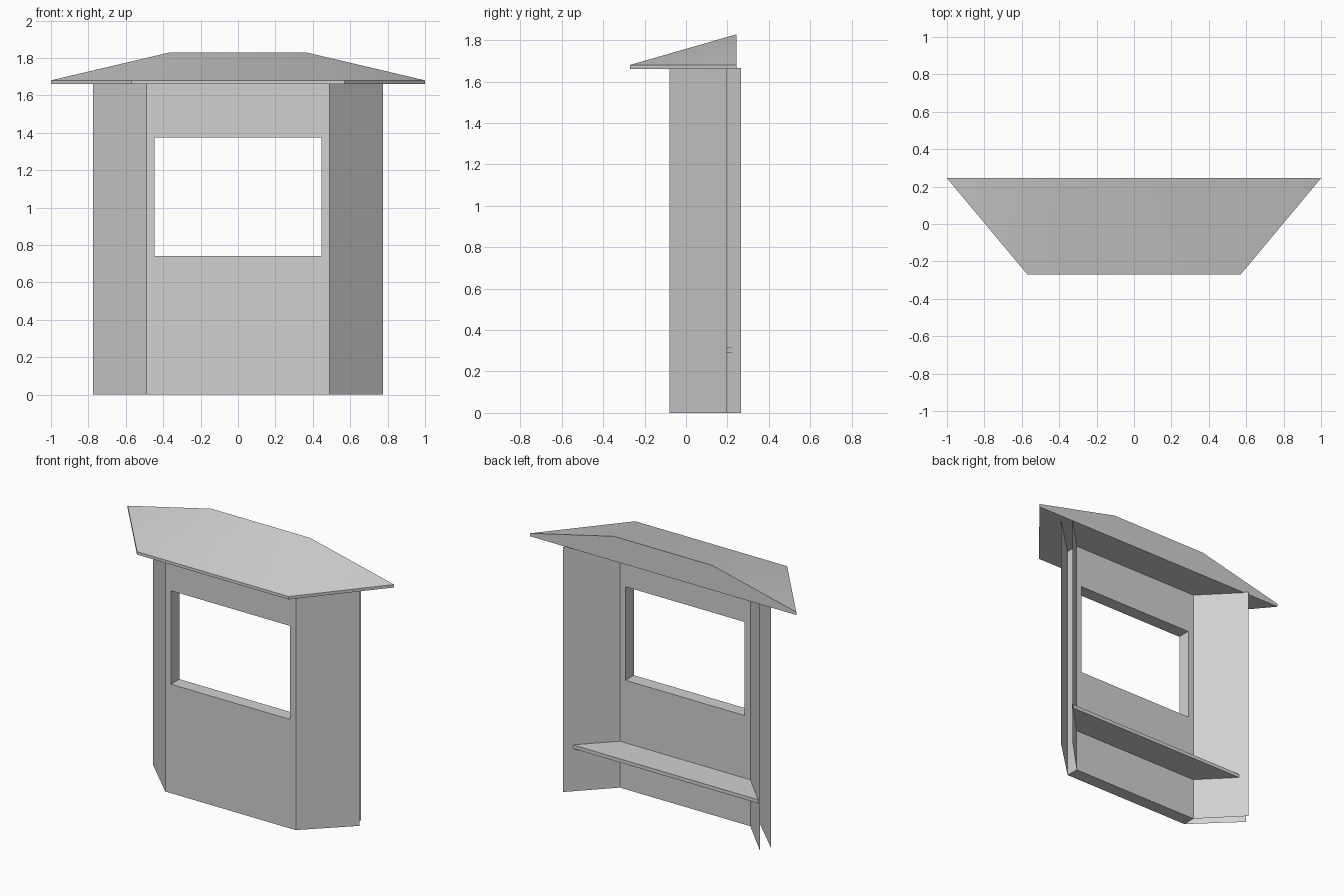
import bpy
import bmesh
import math

cube = bpy.data.objects.get("Cube")
if cube:
    bpy.data.objects.remove(cube, do_unlink=True)

grey = bpy.data.materials.new("light_grey")
grey.use_nodes = True
colour = (0.64, 0.64, 0.64, 1)
grey.diffuse_color = colour
grey.node_tree.nodes["Principled BSDF"].inputs["Base Color"].default_value = colour

WALL_TOP = 1.665
FRONT_Y, INNER_Y = -0.08, 0.01
HALF_FRONT = 0.49


def finish(name, bm, solid=True):
    if solid:
        bmesh.ops.recalc_face_normals(bm, faces=bm.faces)
    mesh = bpy.data.meshes.new(name)
    bm.to_mesh(mesh)
    bm.free()
    mesh.materials.append(grey)
    obj = bpy.data.objects.new(name, mesh)
    bpy.context.collection.objects.link(obj)
    return obj


def ring(bm, points, z):
    return [bm.verts.new((x, y, z)) for x, y in points]


def bridge(bm, a, b):
    """Join two closed loops with quads."""
    for i in range(len(a)):
        j = (i + 1) % len(a)
        bm.faces.new((a[i], a[j], b[j], b[i]))


def trapezoid(front_x, front_y, back_x, back_y):
    return [(-front_x, front_y), (front_x, front_y), (back_x, back_y), (-back_x, back_y)]


# Front wall: a rectangular frame with a window opening
def frame_loop(bm, x, z0, z1, y):
    return [bm.verts.new((px, y, pz)) for px, pz in ((-x, z0), (x, z0), (x, z1), (-x, z1))]


bm = bmesh.new()
outer_front = frame_loop(bm, HALF_FRONT, 0, WALL_TOP, FRONT_Y)
outer_back = frame_loop(bm, HALF_FRONT, 0, WALL_TOP, INNER_Y)
hole_front = frame_loop(bm, 0.447, 0.74, 1.375, FRONT_Y)
hole_back = frame_loop(bm, 0.447, 0.74, 1.375, INNER_Y)
loops = [outer_front, hole_front, hole_back, outer_back]
for k in range(4):
    bridge(bm, loops[k], loops[(k + 1) % 4])
finish("front_wall", bm)


# Side walls: an outer and an inner sheet on each side, open at the back
def sheet(name, start, end, flip):
    bm = bmesh.new()
    low = ring(bm, (start, end), 0)
    high = ring(bm, (start, end), WALL_TOP)
    face = bm.faces.new((low[0], low[1], high[1], high[0]))
    if flip:
        face.normal_flip()
    finish(name, bm, solid=False)


for side, s in (("left", 1), ("right", -1)):
    sheet(side + "_wall_outside", (s * HALF_FRONT, FRONT_Y), (s * 0.775, 0.195), s < 0)
    sheet(side + "_wall_inside", (s * HALF_FRONT, INNER_Y), (s * 0.74, 0.265), s > 0)

# Shelf between the side walls
bm = bmesh.new()
plan = trapezoid(HALF_FRONT, INNER_Y, 0.705, 0.22)
low, high = ring(bm, plan, 0.29), ring(bm, plan, 0.315)
bridge(bm, low, high)
bm.faces.new(low)
bm.faces.new(high)
finish("shelf", bm)

# Roof: thin eave band, sloping front with two hips, upright back
bm = bmesh.new()
plan = trapezoid(0.57, -0.27, 1.0, 0.245)
low, eave = ring(bm, plan, 1.66), ring(bm, plan, 1.68)
ridge_r, ridge_l = ring(bm, [(-0.37, 0.245), (0.37, 0.245)], 1.828)
bm.faces.new(low)
for i in range(3):
    bm.faces.new((low[i], low[i + 1], eave[i + 1], eave[i]))
bm.faces.new((eave[0], eave[1], ridge_l, ridge_r))
bm.faces.new((eave[1], eave[2], ridge_l))
bm.faces.new((eave[3], eave[0], ridge_r))
bm.faces.new((low[3], low[0], eave[0], eave[3]))
bm.faces.new((low[2], low[3], eave[3], ridge_r, ridge_l, eave[2]))
roof = finish("roof", bm)
bpy.ops.object.select_all(action="DESELECT")
roof.select_set(True)
bpy.context.view_layer.objects.active = roof
bpy.ops.object.shade_smooth_by_angle(angle=math.radians(30))
